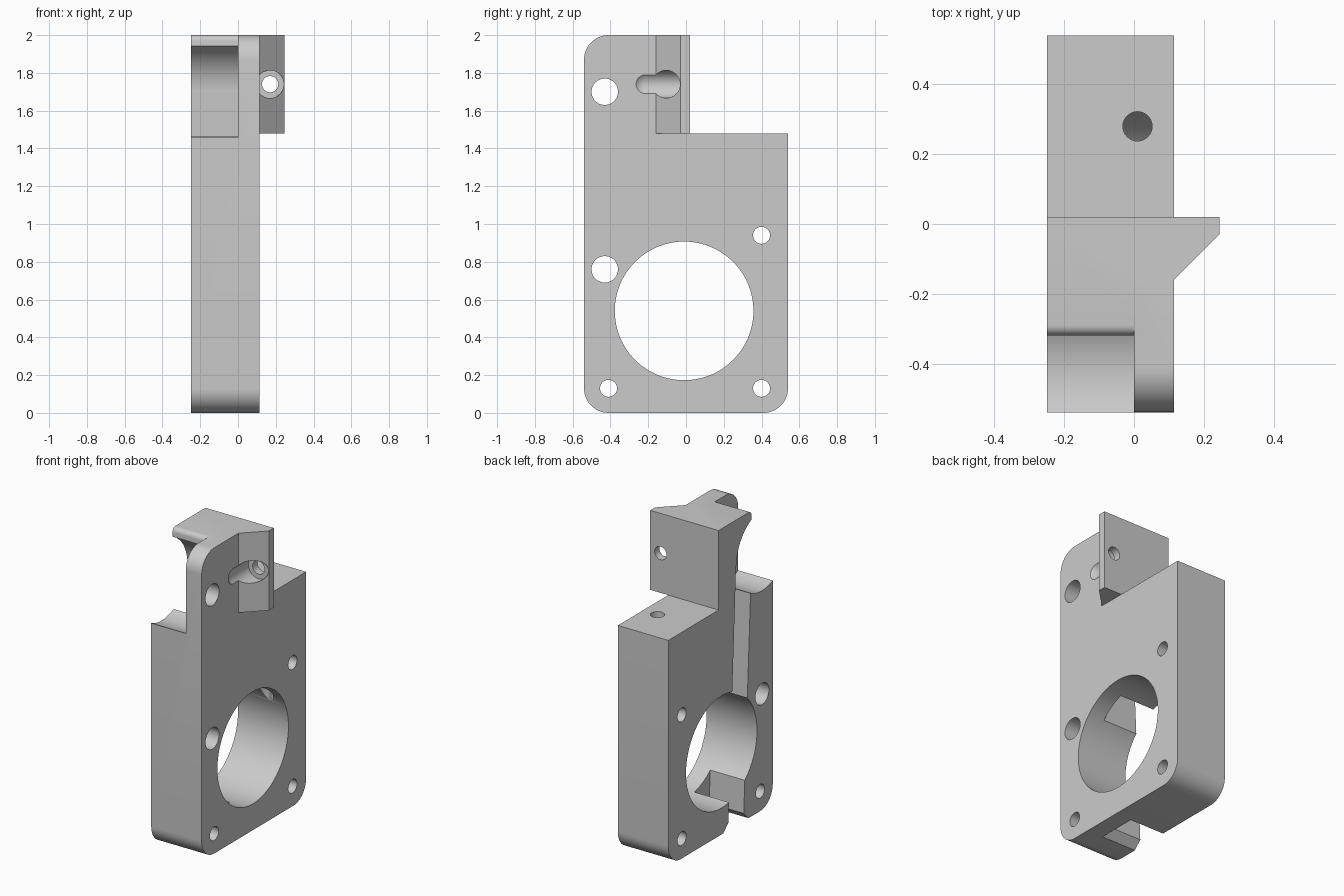
import bpy, bmesh, math
from mathutils import Matrix, Vector

if "Cube" in bpy.data.objects:
    bpy.data.objects.remove(bpy.data.objects["Cube"], do_unlink=True)

grey = bpy.data.materials.new("plain grey")
grey.use_nodes = True
grey.diffuse_color = (0.6, 0.6, 0.6, 1)
grey.node_tree.nodes["Principled BSDF"].inputs["Base Color"].default_value = (0.6, 0.6, 0.6, 1)


def arc(cx, cy, r, a0, a1, steps=12):
    """Points on an arc, angles in degrees."""
    angles = [math.radians(a0 + (a1 - a0) * i / steps) for i in range(steps + 1)]
    return [(cx + r * math.cos(a), cy + r * math.sin(a)) for a in angles]


def circle(cx, cy, r, steps=48):
    return arc(cx, cy, r, 0, 360, steps)[:-1]


def to_object(name, bm):
    bmesh.ops.recalc_face_normals(bm, faces=bm.faces)
    mesh = bpy.data.meshes.new(name)
    bm.to_mesh(mesh)
    bm.free()
    mesh.materials.append(grey)
    ob = bpy.data.objects.new(name, mesh)
    bpy.context.collection.objects.link(ob)
    return ob


def prism(name, points, axis, lo, hi):
    """Extrude a flat outline along an axis; points use the other two axes in order."""
    place = {"x": lambda a, b, d: (d, a, b),
             "y": lambda a, b, d: (a, d, b),
             "z": lambda a, b, d: (a, b, d)}[axis]
    bm = bmesh.new()
    face = bm.faces.new([bm.verts.new(place(a, b, lo)) for a, b in points])
    grown = bmesh.ops.extrude_face_region(bm, geom=[face])
    moved = [v for v in grown["geom"] if isinstance(v, bmesh.types.BMVert)]
    bmesh.ops.translate(bm, verts=moved, vec=Vector(place(0, 0, hi - lo)))
    return to_object(name, bm)


def combine(target, tool, operation="DIFFERENCE"):
    """Apply a boolean and discard the tool."""
    mod = target.modifiers.new(tool.name, "BOOLEAN")
    mod.operation, mod.solver, mod.object = operation, "EXACT", tool
    bpy.context.view_layer.objects.active = target
    bpy.ops.object.modifier_apply(modifier=mod.name)
    bpy.data.objects.remove(tool, do_unlink=True)


LEFT, RIGHT, BACK, STEP = -0.25, 0.115, 0.54, 1.48

# Housing: stepped plate with three rounded corners
R = 0.13
outline = (arc(-BACK + R, R, R, 180, 270) + arc(BACK - R, R, R, 270, 360)
           + [(BACK, STEP), (0.02, STEP), (0.02, 2)]
           + arc(-BACK + R, 2 - R, R, 90, 180))
body = prism("bracket_body", outline, "x", LEFT, RIGHT)

# Wedge-shaped clamp flange
flange = [(0.05, 0.02), (0.245, 0.02), (0.245, -0.03), (RIGHT, -0.16), (0.05, -0.16)]
combine(body, prism("clamp_flange", flange, "z", STEP, 2), "UNION")

# Main bore
combine(body, prism("main_bore", circle(-0.01, 0.54, 0.367, 96), "x", -0.5, 0.5))

# Pulley pocket with a rounded lip above
pocket = (arc(-0.43, 1.70, 0.265, 65.5, -130, 40) + [(-0.6, 2.1), (-0.29, 2.1)]
          + arc(-0.29, 1.97, 0.03, 90, 180, 6))
combine(body, prism("pulley_pocket", pocket, "x", -0.5, 0))

# Slanted channel that flares at the underside
channel = [(-0.16, 1.7), (-0.08, 0.05), (-0.03, 0), (-0.03, -0.1),
           (-0.29, -0.1), (-0.29, 0), (-0.24, 0.05), (-0.322, 1.7)]
combine(body, prism("belt_channel", channel, "x", -0.5, 0))

# Cross holes
for y, z, r in [(0.4, 0.94, 0.045), (0.4, 0.13, 0.045), (-0.41, 0.13, 0.045),
                (-0.43, 0.76, 0.07), (-0.43, 1.70, 0.07)]:
    combine(body, prism("cross_hole", circle(y, z, r), "x", -0.5, 0.5))

# Vertical hole from the step into the bore
combine(body, prism("vertical_hole", circle(0.01, 0.28, 0.042), "z", 0.6, 1.6))

# Round-ended counterbore and screw hole in the flange
bm = bmesh.new()
bmesh.ops.create_uvsphere(bm, u_segments=48, v_segments=24, radius=0.074)
for v in bm.verts:
    if v.co.z > 0.001:
        v.co.z = 0.185
bm.transform(Matrix.Translation((0.17, -0.215, 1.74)) @ Matrix.Rotation(-math.pi / 2, 4, "X"))
combine(body, to_object("counterbore", bm))
combine(body, prism("screw_hole", circle(0.17, 1.74, 0.043), "y", -0.1, 0.1))

# Smooth the curved walls, keep edges crisp
bpy.ops.object.select_all(action="DESELECT")
body.select_set(True)
bpy.context.view_layer.objects.active = body
bpy.ops.object.shade_smooth_by_angle(angle=math.radians(30))
